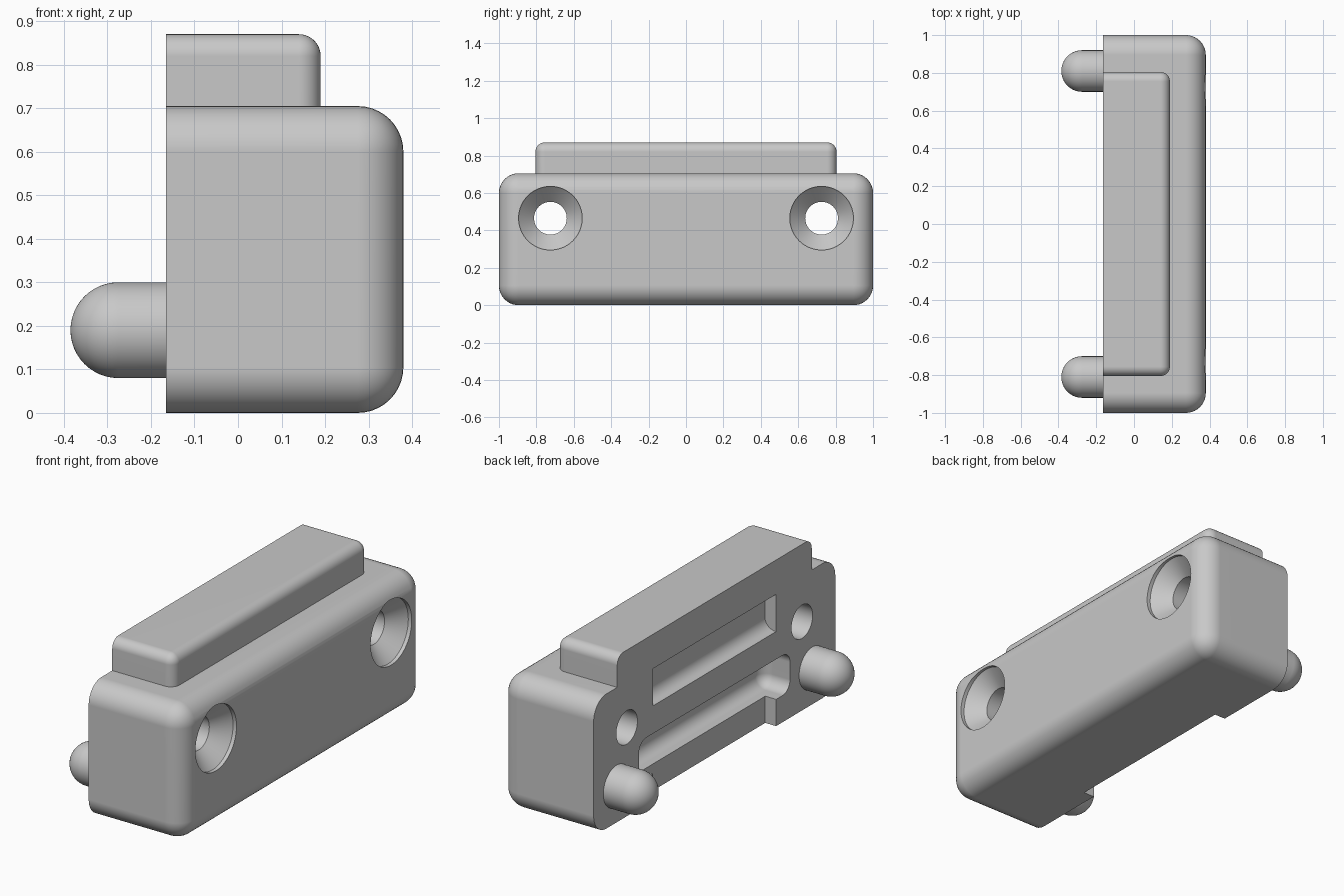
import bpy, bmesh, math
from mathutils import Vector, Matrix

if "Cube" in bpy.data.objects:
    bpy.data.objects.remove(bpy.data.objects["Cube"], do_unlink=True)

grey = bpy.data.materials.new("plain_grey")
grey.use_nodes = True
colour = (0.58, 0.58, 0.58, 1)
grey.diffuse_color = colour
grey.node_tree.nodes["Principled BSDF"].inputs["Base Color"].default_value = colour

BACK = -0.165


def make_object(name, bm):
    bmesh.ops.recalc_face_normals(bm, faces=bm.faces)
    mesh = bpy.data.meshes.new(name)
    bm.to_mesh(mesh)
    bm.free()
    mesh.materials.append(grey)
    obj = bpy.data.objects.new(name, mesh)
    bpy.context.collection.objects.link(obj)
    return obj


def box(name, lo, hi, radius=0, rule=lambda mid: True):
    """Box between two corners, rounding the edges whose midpoint passes the rule."""
    lo, hi = Vector(lo), Vector(hi)
    bm = bmesh.new()
    bmesh.ops.create_cube(bm, size=1)
    for v in bm.verts:
        v.co = Vector(((lo[i] + hi[i]) / 2 + v.co[i] * (hi[i] - lo[i]) for i in range(3)))
    if radius:
        edges = [e for e in bm.edges if rule((e.verts[0].co + e.verts[1].co) / 2)]
        bmesh.ops.bevel(bm, geom=edges, offset=radius, segments=10, profile=0.5,
                        affect='EDGES', clamp_overlap=True)
    return make_object(name, bm)


def lathe(name, profile, y, z, steps=64):
    """Turn a profile of (x, radius) points around an axis along x."""
    bm = bmesh.new()
    verts = [bm.verts.new((x, 0, r)) for x, r in profile]
    edges = [bm.edges.new(pair) for pair in zip(verts, verts[1:])]
    bmesh.ops.spin(bm, geom=verts + edges, cent=(0, 0, 0), axis=(1, 0, 0),
                   angle=math.tau, steps=steps)
    bmesh.ops.remove_doubles(bm, verts=bm.verts, dist=0.0001)
    bmesh.ops.translate(bm, verts=bm.verts, vec=(0, y, z))
    return make_object(name, bm)


def activate(obj):
    bpy.ops.object.select_all(action='DESELECT')
    obj.select_set(True)
    bpy.context.view_layer.objects.active = obj


def combine(target, tool, operation):
    mod = target.modifiers.new(operation.lower(), 'BOOLEAN')
    mod.operation = operation
    mod.solver = 'EXACT'
    mod.object = tool
    activate(target)
    bpy.ops.object.modifier_apply(modifier=mod.name)
    bpy.data.objects.remove(tool, do_unlink=True)


def smooth(obj):
    activate(obj)
    bpy.ops.object.shade_smooth_by_angle(angle=math.radians(30))
    mod = obj.modifiers.new("flat_face_normals", 'WEIGHTED_NORMAL')
    mod.keep_sharp = True


# Main block, rounded everywhere except around its flat back
body = box("body", (BACK, -1, 0), (0.38, 1, 0.705), 0.105,
           lambda mid: mid.x > BACK + 0.01)

# Raised bar on top
bar = box("top_bar", (BACK, -0.805, 0.6), (0.19, 0.805, 0.87), 0.05,
          lambda mid: mid.x > BACK + 0.01 and mid.z > 0.61)
combine(body, bar, 'UNION')

# Upper pocket with a curved lower edge, rounded slot, and notch open at the bottom
cutters = [
    box("upper_pocket", (-0.3, -0.51, 0.495), (BACK + 0.065, 0.51, 0.69), 0.06,
        lambda mid: mid.x > BACK and mid.z < 0.5),
    box("lower_slot", (-0.4, -0.625, 0.14), (BACK + 0.16, 0.625, 0.35), 0.06),
    box("bottom_notch", (-0.3, -0.51, -0.1), (BACK + 0.063, 0.51, 0.2)),
]

# Countersunk screw holes
hole = [(0.5, 0), (0.5, 0.17), (0.36, 0.17), (0.28, 0.0875), (-0.3, 0.0875), (-0.3, 0)]
for y in (-0.725, 0.725):
    cutters.append(lathe("screw_hole", hole, y, 0.465))
for cutter in cutters:
    combine(body, cutter, 'DIFFERENCE')
smooth(body)

# Round-ended locating pegs on the back
R = 0.11
dome = [(-0.275 - R * math.sin(a), R * math.cos(a))
        for a in (math.pi / 2 * i / 12 for i in range(12))]
peg = [(BACK + 0.02, 0), (BACK + 0.02, R)] + dome + [(-0.275 - R, 0)]
for side, y in (("right", -0.81), ("left", 0.81)):
    smooth(lathe("locating_peg_" + side, peg, y, 0.19))
